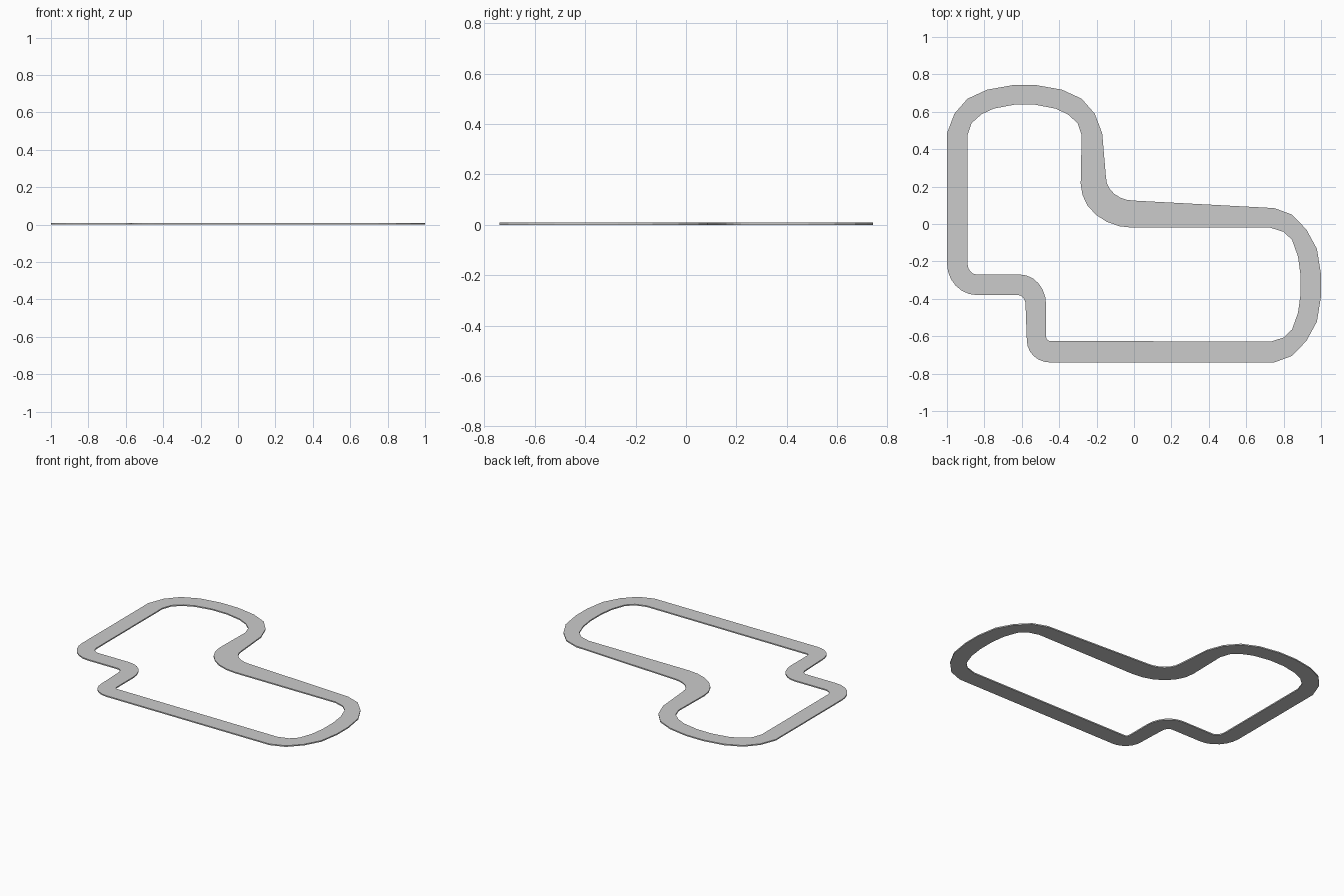
import bpy, bmesh, math
from mathutils import Vector as V

if "Cube" in bpy.data.objects:
    bpy.data.objects.remove(bpy.data.objects["Cube"])

THICK = 0.008


def corner(p0, ctrl, p1, n=6):
    """Elliptical quarter turn from p0 to p1 around the square corner ctrl."""
    a, k, b = V(p0), V(ctrl), V(p1)
    c = a + b - k
    return [c + (a - c) * math.cos(t) + (b - c) * math.sin(t)
            for t in (i * math.pi / 2 / n for i in range(n + 1))]


def bend(half, axis, centre):
    """Faceted U-bend: half its points, then their mirror image."""
    pts = [V(p) for p in half]
    out = []
    for p in reversed(pts):
        q = p.copy()
        q[axis] = 2 * centre - q[axis]
        out.append(q)
    return pts + out


# Outer edge, clockwise from the left straight
outer = (
    bend([(-1, .485), (-.96, .59), (-.89, .67), (-.785, .718), (-.65, .742)], 0, -.585)
    + corner((-.15, .25), (-.15, .125), (0, .125))
    + bend([(.75, .085), (.845, .05), (.922, -.03), (.978, -.133), (1, -.27)], 1, -.3275)
    + corner((-.45, -.74), (-.575, -.74), (-.573, -.62))
    + corner((-.58, -.43), (-.58, -.38), (-.62, -.38))
    + corner((-.84, -.38), (-1, -.38), (-1, -.21))
)

# Inner edge, matching point for point
inner = (
    bend([(-.89, .475), (-.868, .54), (-.815, .587), (-.75, .617), (-.64, .638)], 0, -.585)
    + corner((-.285, .215), (-.285, -.02), (-.005, -.02))
    + bend([(.73, -.02), (.80, -.042), (.845, -.085), (.877, -.175), (.89, -.27)], 1, -.3245)
    + corner((-.45, -.625), (-.47, -.625), (-.47, -.60))
    + corner((-.47, -.43), (-.47, -.27), (-.61, -.27))
    + corner((-.84, -.27), (-.89, -.27), (-.89, -.21))
)

# Thin road slab swept round the closed loop
bm = bmesh.new()
rings = [[bm.verts.new((p.x, p.y, z)) for p in edge]
         for edge, z in ((outer, 0), (outer, THICK), (inner, THICK), (inner, 0))]
n = len(outer)
for r in range(4):
    a, b = rings[r], rings[(r + 1) % 4]
    for i in range(n):
        j = (i + 1) % n
        bm.faces.new((a[i], a[j], b[j], b[i]))
bmesh.ops.recalc_face_normals(bm, faces=bm.faces)

mesh = bpy.data.meshes.new("track_road")
bm.to_mesh(mesh)
bm.free()
bpy.context.collection.objects.link(bpy.data.objects.new("track_road", mesh))
